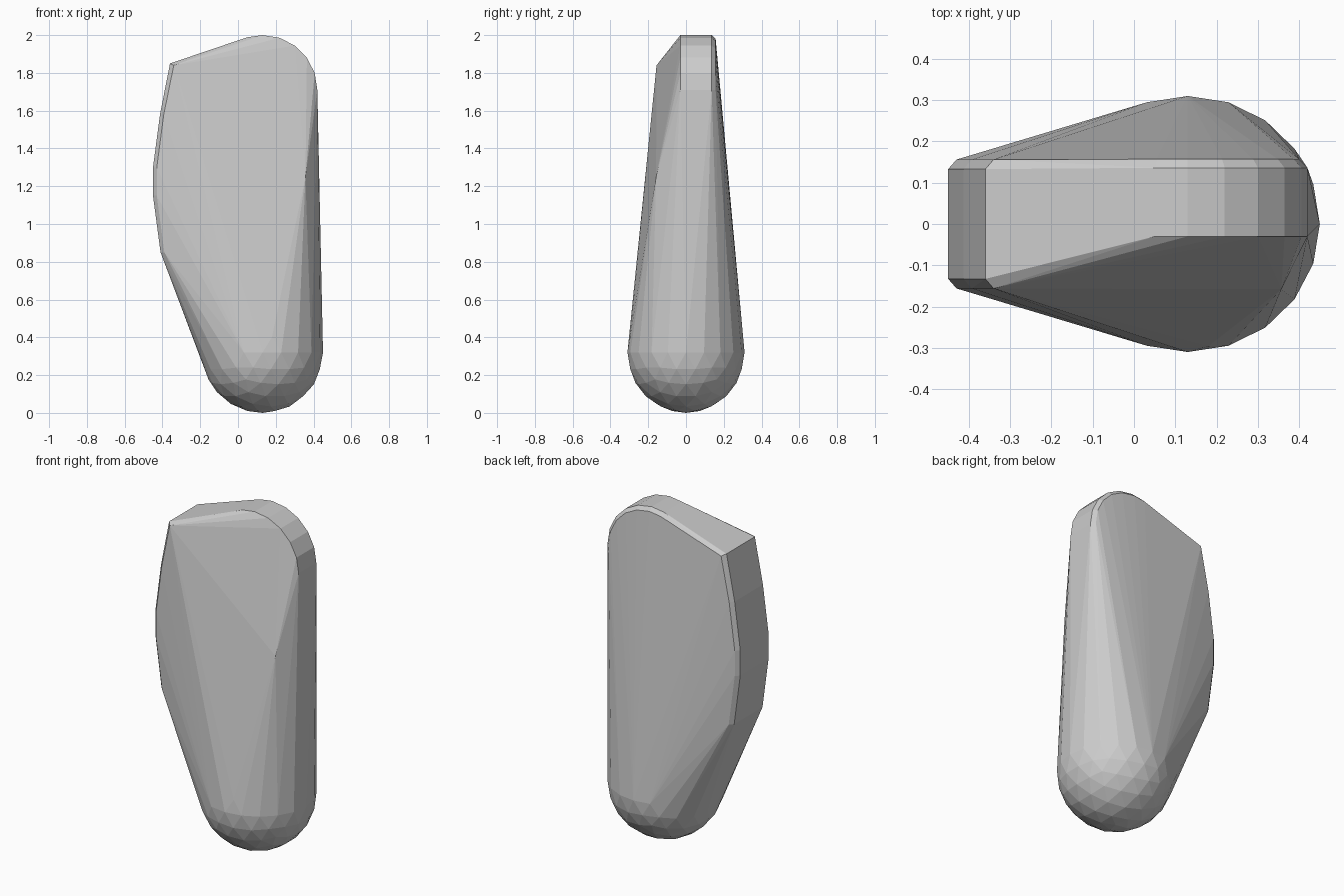
import bpy, bmesh
from math import sin, cos, radians
from mathutils import Vector

if "Cube" in bpy.data.objects:
    bpy.data.objects.remove(bpy.data.objects["Cube"])

bm = bmesh.new()

# Rounded foot: low-poly ball
foot = bmesh.ops.create_icosphere(bm, subdivisions=3, radius=1)
for v in foot["verts"]:
    v.co = Vector((0.13 + 0.32 * v.co.x, 0.31 * v.co.y, 0.32 + 0.32 * v.co.z))

# Left edge: bowed strip with small chamfers on both sides
for x, z in [(-0.36, 1.85), (-0.413, 1.58), (-0.45, 1.3), (-0.45, 1.15), (-0.41, 0.85)]:
    for s in (-1, 1):
        bm.verts.new((x, s * 0.133, z))
        bm.verts.new((x + 0.02, s * 0.156, z - (0.01 if z > 1.8 else 0)))

# Top right: rounded arc, sharp at the front and chamfered at the back
for a in (0, 18, 36, 54, 72, 90, 106):
    c, s = cos(radians(a)), sin(radians(a))
    for r, y in ((0.29, -0.03), (0.29, 0.136), (0.27, 0.157)):
        bm.verts.new((0.13 + r * c, y, 1.71 + r * s))

# Front ridge corner below the arc
bm.verts.new((0.357, -0.158, 1.25))

# Wrap everything in one faceted shell
bmesh.ops.delete(bm, geom=bm.faces[:], context='FACES_ONLY')
bmesh.ops.delete(bm, geom=bm.edges[:], context='EDGES_FACES') if bm.faces else None
hull = bmesh.ops.convex_hull(bm, input=bm.verts[:])
bmesh.ops.delete(bm, geom=[e for e in bm.edges if not e.link_faces], context='EDGES')
bmesh.ops.delete(bm, geom=[v for v in bm.verts if not v.link_faces], context='VERTS')
bmesh.ops.recalc_face_normals(bm, faces=bm.faces[:])

mesh = bpy.data.meshes.new("faceted_body")
bm.to_mesh(mesh)
bm.free()
body = bpy.data.objects.new("faceted_body", mesh)
bpy.context.collection.objects.link(body)
